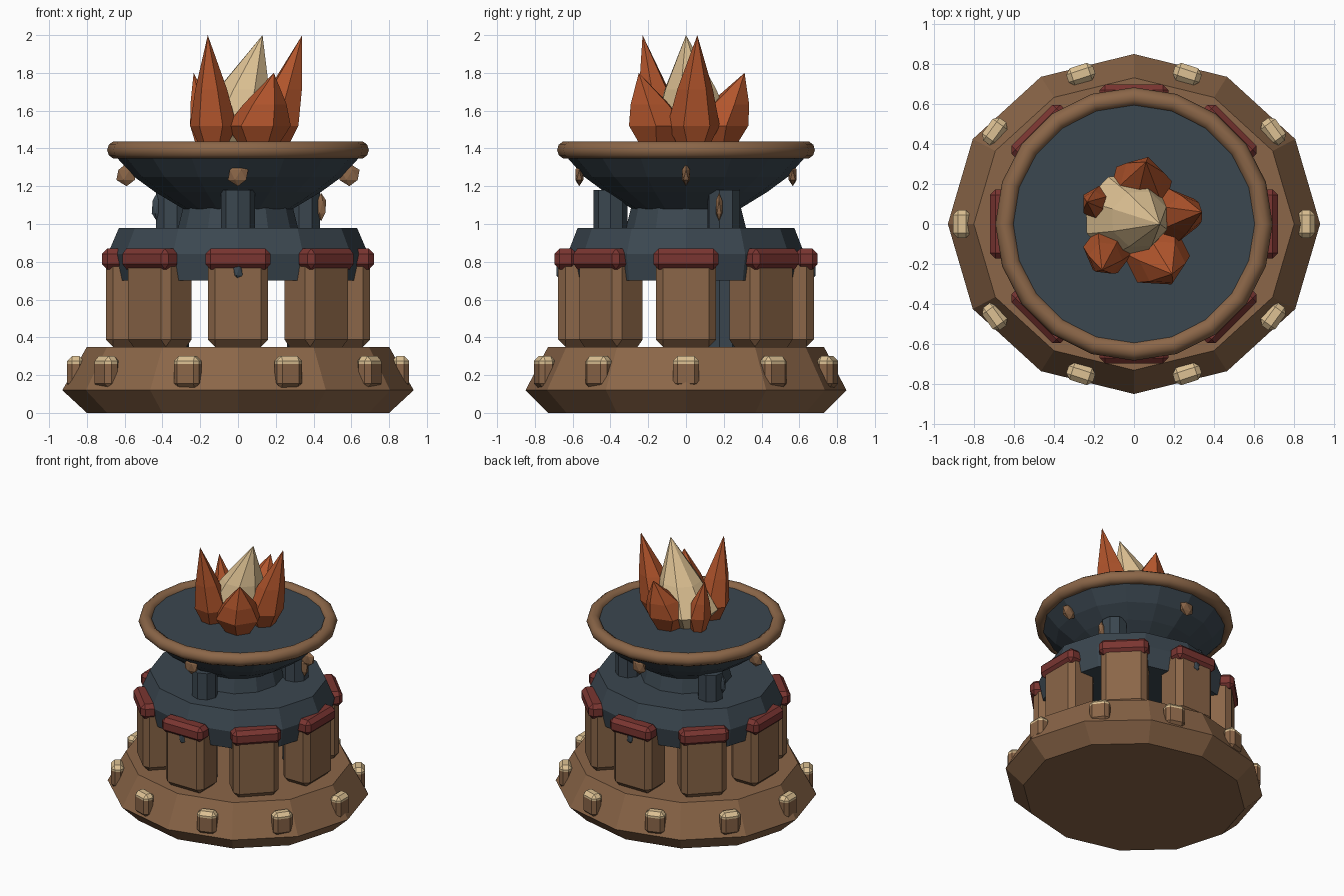
import bpy, bmesh
from math import cos, sin, pi, radians
from mathutils import Vector, Matrix

if "Cube" in bpy.data.objects:
    bpy.data.objects.remove(bpy.data.objects["Cube"], do_unlink=True)


def material(name, srgb):
    lin = [((c / 255 + 0.055) / 1.055) ** 2.4 for c in srgb] + [1]
    m = bpy.data.materials.new(name)
    m.use_nodes = True
    m.diffuse_color = lin
    m.node_tree.nodes["Principled BSDF"].inputs["Base Color"].default_value = lin
    return m


BROWN = material("brown stone", (139, 102, 72))
SLATE = material("slate blue", (59, 71, 80))
RED = material("dark red", (122, 53, 49))
ORANGE = material("flame orange", (178, 85, 44))
BEIGE = material("pale beige", (221, 193, 147))


def finish(name, bm, *mats):
    bmesh.ops.recalc_face_normals(bm, faces=bm.faces)
    mesh = bpy.data.meshes.new(name)
    bm.to_mesh(mesh)
    bm.free()
    for m in mats:
        mesh.materials.append(m)
    obj = bpy.data.objects.new(name, mesh)
    bpy.context.collection.objects.link(obj)
    return obj


def loft(name, rings, sides, mat, squash=1.0, turn=0.0):
    """Stack of polygon rings (x, y, z, radius); a zero radius is a point."""
    bm = bmesh.new()
    loops = []
    for x, y, z, r in rings:
        if r == 0:
            loops.append([bm.verts.new((x, y, z))] * sides)
            continue
        angles = [turn + 2 * pi * i / sides for i in range(sides)]
        loops.append([bm.verts.new((x + r * cos(a), y + r * squash * sin(a), z)) for a in angles])
    for low, high in zip(loops, loops[1:]):
        for i in range(sides):
            j = (i + 1) % sides
            bm.faces.new(list(dict.fromkeys((low[i], low[j], high[j], high[i]))))
    for end, ring in ((loops[0], rings[0]), (loops[-1], rings[-1])):
        if ring[3]:
            bm.faces.new(end)
    return finish(name, bm, mat)


def block(name, size, bevel, place, *mats, split=None):
    """Chamfered box; faces whose centre is above split take the second colour."""
    bm = bmesh.new()
    bmesh.ops.create_cube(bm, size=1)
    bmesh.ops.scale(bm, vec=size, verts=bm.verts)
    bmesh.ops.bevel(bm, geom=bm.edges[:], offset=bevel, segments=1, affect='EDGES')
    if split is not None:
        bmesh.ops.bisect_plane(bm, geom=bm.verts[:] + bm.edges[:] + bm.faces[:],
                               plane_co=(0, 0, split), plane_no=(0, 0, 1))
        for f in bm.faces:
            f.material_index = int(f.calc_center_median().z > split)
    bmesh.ops.transform(bm, matrix=place, verts=bm.verts)
    return finish(name, bm, *mats)


def around(angle, radius, z, squash):
    """Place facing outward on an oval ring."""
    return (Matrix.Translation((radius * cos(angle), radius * squash * sin(angle), z))
            @ Matrix.Rotation(angle, 4, 'Z'))


def gem(name, centre, size, mat):
    bm = bmesh.new()
    bmesh.ops.create_icosphere(bm, subdivisions=1, radius=1)
    bmesh.ops.scale(bm, vec=size, verts=bm.verts)
    bmesh.ops.translate(bm, vec=centre, verts=bm.verts)
    return finish(name, bm, mat)


# Plinth with pale-topped studs
loft("plinth", [(0, 0, 0, 0.80), (0, 0, 0.12, 0.93), (0, 0, 0.35, 0.80)], 12, BROWN, 0.913)
for i in range(10):
    block(f"plinth_stud_{i}", (0.09, 0.14, 0.17), 0.025,
          around(i * pi / 5, 0.86, 0.215, 0.915), BROWN, BEIGE, split=0.045)

# Ring of pillars with red caps
for i in range(8):
    a = i * pi / 4
    block(f"pillar_{i}", (0.23, 0.32, 0.50), 0.038, around(a, 0.585, 0.60, 0.96), BROWN)
    block(f"pillar_cap_{i}", (0.12, 0.345, 0.11), 0.028, around(a, 0.66, 0.815, 0.965), RED)

# Slate drum
loft("drum", [(0, 0, 0.70, 0.66), (0, 0, 0.84, 0.69), (0, 0, 0.98, 0.63)], 12, SLATE, 0.91)
loft("neck", [(0, 0, 0.97, 0.32), (0, 0, 1.09, 0.29)], 12, SLATE)
for side, y in (("front", -0.665), ("back", 0.665)):
    gem(f"drum_spike_{side}", (0, y, 0.75), (0.032, 0.025, 0.05), SLATE)

# Three supports under the bowl, with small studs
for i in range(3):
    a = radians(-90 + 120 * i)
    x, y = 0.40 * cos(a), 0.40 * sin(a)
    loft(f"support_{i}", [(x, y, 0.34, 0.09), (x, y, 1.18, 0.09)], 8, SLATE, turn=a)
for side, x, mat in (("left", 0.44, BROWN), ("right", -0.43, SLATE)):
    gem(f"support_stud_{side}", (x, 0.175, 1.09), (0.03, 0.02, 0.075), mat)

# Fire bowl, studs and rim
loft("bowl", [(0, 0, 1.08, 0.29), (0, 0, 1.17, 0.44), (0, 0, 1.25, 0.55), (0, 0, 1.35, 0.64),
              (0, 0, 1.41, 0.64)], 16, SLATE, 0.98)
for i in range(4):
    a = i * pi / 2
    gem(f"bowl_stud_{i}", (0.59 * cos(a), 0.565 * sin(a), 1.26), (0.06, 0.025, 0.06), BROWN)
bpy.ops.mesh.primitive_torus_add(major_segments=20, minor_segments=10,
                                 major_radius=0.645, minor_radius=0.048, location=(0, 0, 1.392))
rim = bpy.context.object
rim.name = "bowl_rim"
rim.scale.y = 0.985
rim.data.materials.append(BROWN)
bpy.ops.object.shade_smooth_by_angle(angle=radians(50))


# Flames: base x, y, widest radius, apex, colour
def flame(name, x, y, r, apex, mat, sides=6):
    waist = 1.52
    mid = Vector((x, y, waist)).lerp(Vector(apex), 0.4)
    loft(name, [(x, y, 1.39, r * 0.5), (x, y, waist, r),
                (*mid, r * 0.68), (*apex, 0)], sides, mat, turn=x * 9)


flame("flame_core", -0.04, 0.04, 0.215, (0.13, 0.0, 2.0), BEIGE, 8)
flame("flame_right", 0.19, 0.04, 0.14, (0.34, 0.06, 2.0), ORANGE)
flame("flame_front_left", -0.13, -0.13, 0.125, (-0.16, -0.23, 2.0), ORANGE)
flame("flame_front", 0.11, -0.15, 0.17, (0.19, -0.25, 1.8), ORANGE)
flame("flame_back", 0.03, 0.17, 0.165, (0.06, 0.31, 1.8), ORANGE)
flame("flame_left", -0.175, 0.10, 0.09, (-0.235, 0.11, 1.8), ORANGE)
